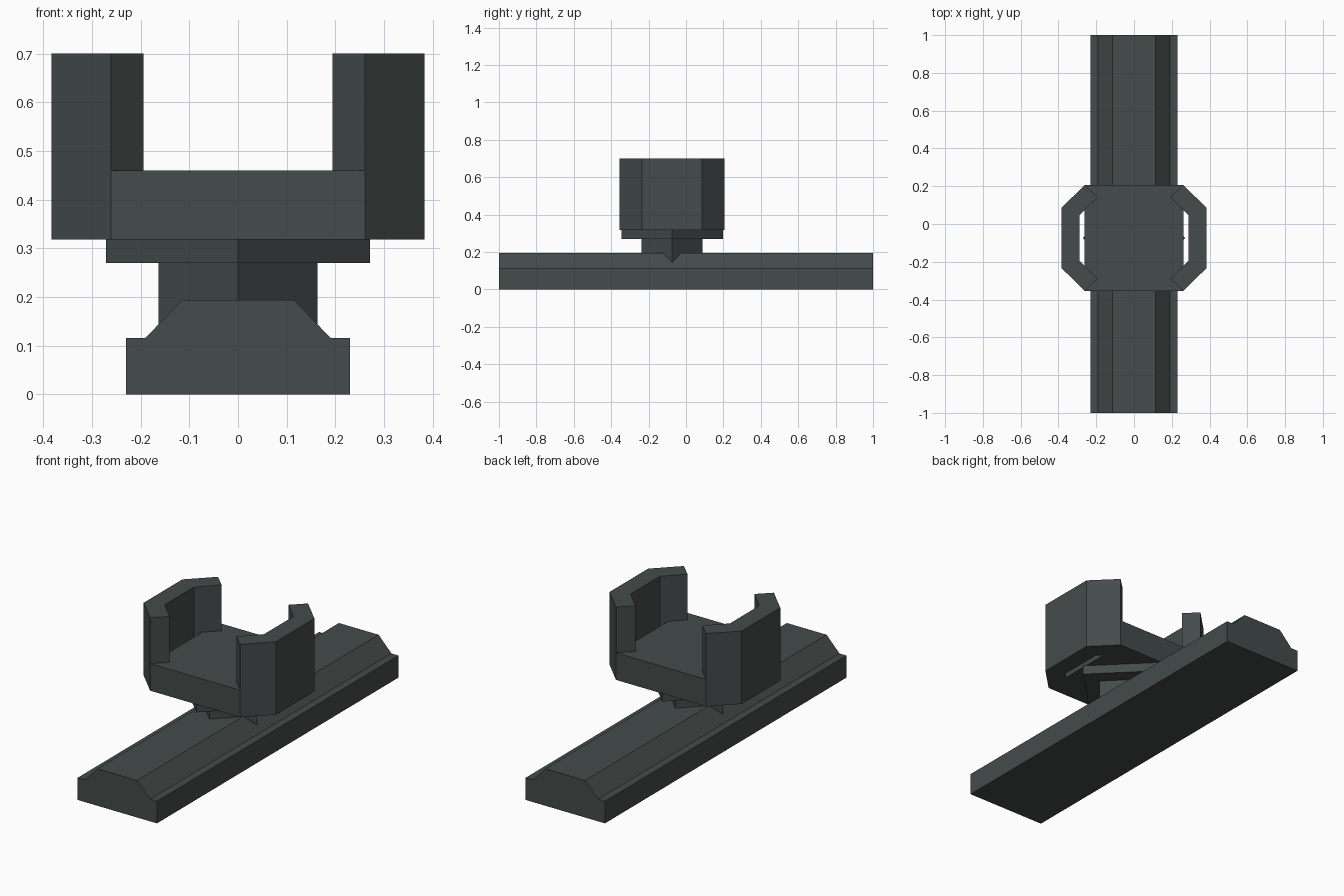
import bpy
import bmesh
from mathutils import Vector

if "Cube" in bpy.data.objects:
    bpy.data.objects.remove(bpy.data.objects["Cube"], do_unlink=True)

slate = bpy.data.materials.new("dark slate")
slate.use_nodes = True
colour = (0.058, 0.071, 0.069, 1)
slate.diffuse_color = colour
slate.node_tree.nodes["Principled BSDF"].inputs["Base Color"].default_value = colour

CENTRE_Y = -0.074


def extrude(name, outline, offset):
    """Extrude a closed outline of 3D points along an offset vector."""
    mesh = bpy.data.meshes.new(name)
    bm = bmesh.new()
    face = bm.faces.new([bm.verts.new(p) for p in outline])
    result = bmesh.ops.extrude_face_region(bm, geom=[face])
    moved = [g for g in result["geom"] if isinstance(g, bmesh.types.BMVert)]
    bmesh.ops.translate(bm, verts=moved, vec=Vector(offset))
    bmesh.ops.recalc_face_normals(bm, faces=bm.faces)
    bm.to_mesh(mesh)
    bm.free()
    mesh.materials.append(slate)
    obj = bpy.data.objects.new(name, mesh)
    bpy.context.collection.objects.link(obj)
    return obj


def upright(name, points, bottom, top):
    """Prism over a plan outline measured from the carriage centre."""
    outline = [(x, y + CENTRE_Y, bottom) for x, y in points]
    return extrude(name, outline, (0, 0, top - bottom))


def diamond(radius):
    return [(radius, 0), (0, radius), (-radius, 0), (0, -radius)]


# Long rail with bevelled shoulders
half = [(0.23, 0), (0.23, 0.116), (0.19, 0.116), (0.115, 0.194)]
section = half + [(-x, z) for x, z in reversed(half)]
extrude("rail", [(x, -1, z) for x, z in section], (0, 2, 0))

# Square pivot post and collar, turned corner-on
upright("pivot_post", diamond(0.163), 0.1, 0.27)
upright("pivot_collar", diamond(0.271), 0.27, 0.318)

# Cradle floor
upright("cradle_floor", [(0.261, 0.281), (-0.261, 0.281),
                         (-0.261, -0.281), (0.261, -0.281)], 0.318, 0.46)

# Angled cradle walls on both sides
outer = [(0.261, 0.281), (0.383, 0.16)]
inner = [(0.288, 0.122), (0.194, 0.216)]
wall = (outer + [(x, -y) for x, y in reversed(outer)]
        + [(x, -y) for x, y in reversed(inner)] + inner)
for side, name in ((1, "left_wall"), (-1, "right_wall")):
    upright(name, [(side * x, y) for x, y in wall], 0.318, 0.70)
